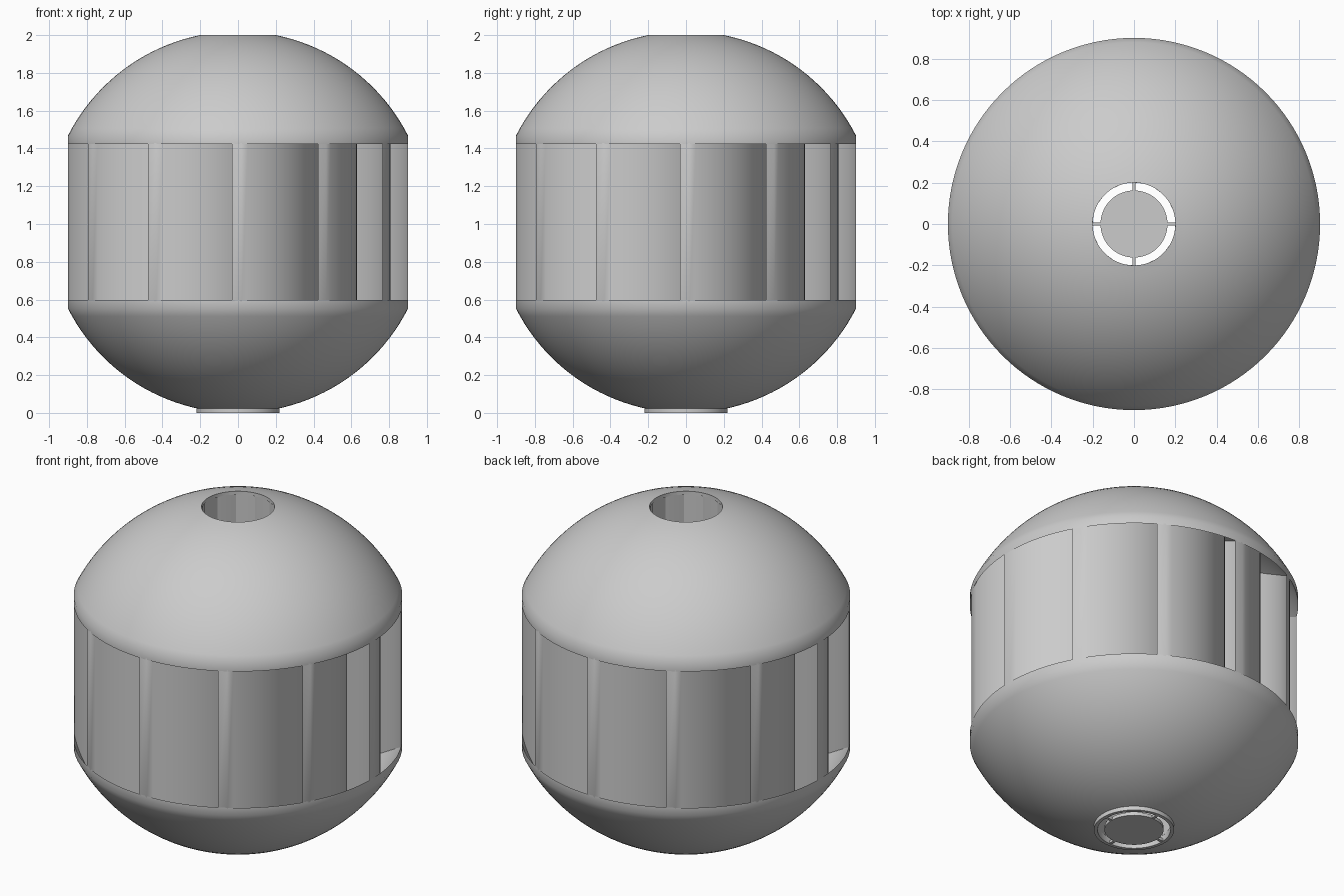
import bpy, math
from mathutils import Matrix

if "Cube" in bpy.data.objects:
    bpy.data.objects.remove(bpy.data.objects["Cube"])

MID = 1.01               # height of the sphere centre
R_OUT, R_IN = 1.01, 0.99  # shell radii
RIM, HOLE = 0.9, 0.2     # cut-off cylinder and axial opening
VANES, SEG = 12, 128

grey = bpy.data.materials.new("plain grey")
grey.use_nodes = True
colour = (0.6, 0.6, 0.6, 1)
grey.diffuse_color = colour
grey.node_tree.nodes["Principled BSDF"].inputs["Base Color"].default_value = colour


def make(name, verts, faces):
    mesh = bpy.data.meshes.new(name)
    mesh.from_pydata(verts, [], faces)
    mesh.materials.append(grey)
    obj = bpy.data.objects.new(name, mesh)
    bpy.context.collection.objects.link(obj)
    bpy.ops.object.select_all(action='DESELECT')
    obj.select_set(True)
    bpy.context.view_layer.objects.active = obj
    bpy.ops.object.mode_set(mode='EDIT')
    bpy.ops.mesh.select_all(action='SELECT')
    bpy.ops.mesh.normals_make_consistent(inside=False)
    bpy.ops.object.mode_set(mode='OBJECT')
    bpy.ops.object.shade_smooth_by_angle(angle=math.radians(30))
    return obj


def lathe(name, profile):
    """Revolve a closed (radius, height) outline about the z axis."""
    n = len(profile)
    verts = [(r * math.cos(a), r * math.sin(a), z)
             for a in (2 * math.pi * i / SEG for i in range(SEG)) for r, z in profile]
    faces = [(i * n + j, (i + 1) % SEG * n + j,
              (i + 1) % SEG * n + (j + 1) % n, i * n + (j + 1) % n)
             for i in range(SEG) for j in range(n)]
    return make(name, verts, faces)


def cap_arc(radius, sign, steps=20):
    a, b = math.asin(HOLE / radius), math.asin(RIM / radius)
    angles = [a + (b - a) * i / steps for i in range(steps + 1)]
    return [(radius * math.sin(t), MID + sign * radius * math.cos(t)) for t in angles]


# Domed shells, open at the poles
for name, sign in (("upper_dome", 1), ("lower_dome", -1)):
    lathe(name, cap_arc(R_OUT, sign) + cap_arc(R_IN, sign)[::-1])

# Swirling vanes: circular arcs running from the rim to the axial opening
CX, CY = -0.139, -0.345
DIST, TURN = math.hypot(CX, CY), math.atan2(CY, CX)


def arc_points(radius, steps=40):
    def angle_at(r):
        c = (r * r - DIST ** 2 - radius ** 2) / (2 * DIST * radius)
        return TURN + math.acos(max(-1, min(1, c)))
    a, b = angle_at(RIM), angle_at(HOLE)
    angles = [a + (b - a) * i / steps for i in range(steps + 1)]
    return [(CX + radius * math.cos(t), CY + radius * math.sin(t)) for t in angles]


convex, concave = arc_points(0.577), arc_points(0.565)
outline = convex + concave[::-1]
n = len(outline)
verts = []
for sign in (-1, 1):
    for x, y in outline:
        verts.append((x, y, MID + sign * math.sqrt((R_IN + 0.003) ** 2 - x * x - y * y)))
faces = [(i, (i + 1) % n, n + (i + 1) % n, n + i) for i in range(n)]
for i in range(n // 2 - 1):
    j = n - 1 - i
    faces += [(i, j, j - 1, i + 1), (n + i, n + i + 1, n + j - 1, n + j)]
vane = make("vane_1", verts, faces)
for k in range(1, VANES):
    copy = bpy.data.objects.new(f"vane_{k + 1}", vane.data)
    copy.matrix_world = Matrix.Rotation(2 * math.pi * k / VANES, 4, 'Z')
    bpy.context.collection.objects.link(copy)

# Bottom fitting: collar, centre disc and four spokes
lathe("bottom_collar", [(HOLE, 0), (0.22, 0), (0.22, 0.026), (HOLE, 0.026)])


def prism(name, base, low, high):
    m = len(base)
    points = [(x, y, z) for z in (low, high) for x, y in base]
    sides = [(i, (i + 1) % m, m + (i + 1) % m, m + i) for i in range(m)]
    return make(name, points, sides + [tuple(range(m)), tuple(range(m, 2 * m))])


circle = [(0.162 * math.cos(2 * math.pi * i / 64), 0.162 * math.sin(2 * math.pi * i / 64))
          for i in range(64)]
prism("bottom_disc", circle, 0, 0.02)
for k in range(4):
    spoke = prism(f"bottom_spoke_{k + 1}",
                  [(0.155, -0.008), (0.205, -0.008), (0.205, 0.008), (0.155, 0.008)], 0.002, 0.018)
    spoke.matrix_world = Matrix.Rotation(math.pi / 2 * k, 4, 'Z')
